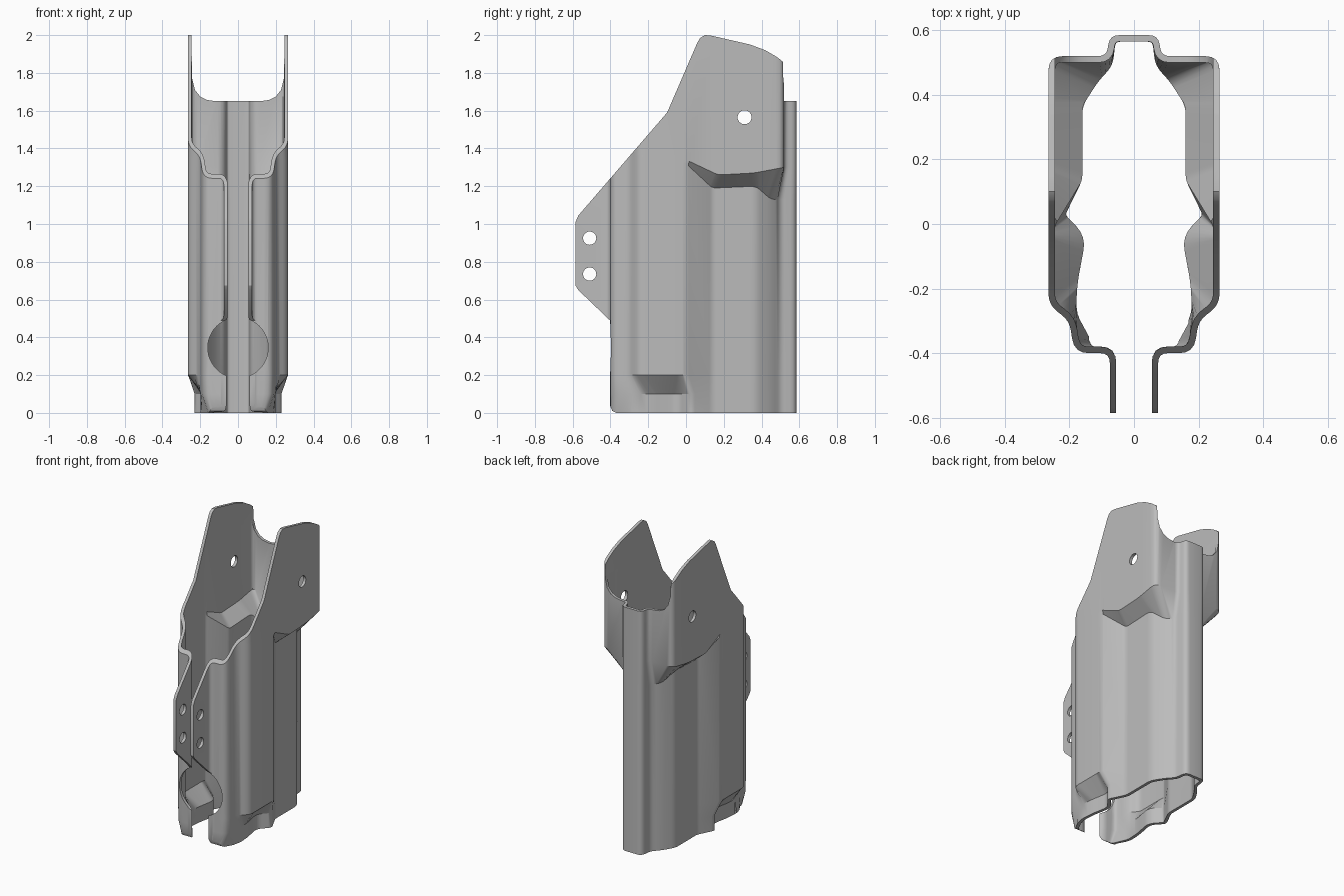
import bpy
import math
from mathutils import Vector

if "Cube" in bpy.data.objects:
    bpy.data.objects.remove(bpy.data.objects["Cube"], do_unlink=True)

THICK = 0.02
ARC = 4  # segments per rounded corner


def make_object(name, verts, faces):
    mesh = bpy.data.meshes.new(name)
    mesh.from_pydata(verts, [], faces)
    mesh.update()
    obj = bpy.data.objects.new(name, mesh)
    bpy.context.collection.objects.link(obj)
    return obj


def rounded(corners):
    """Round the inner corners of an open path; the point count stays fixed."""
    pts = [Vector(c[:3]) for c in corners]
    out = [pts[0]]
    for i in range(1, len(pts) - 1):
        p, a, b = pts[i], pts[i - 1] - pts[i], pts[i + 1] - pts[i]
        d = min(corners[i][3], 0.45 * a.length, 0.45 * b.length)
        s, e = p + a.normalized() * d, p + b.normalized() * d
        for k in range(ARC + 1):
            t = k / ARC
            out.append(s * (1 - t) ** 2 + p * 2 * t * (1 - t) + e * t * t)
    return out + [pts[-1]]


def row(section, z):
    """Full outline from a half section; z is one height or one per corner."""
    heights = z if isinstance(z, list) else [z] * len(section)
    half = rounded([(x, y, h, r) for (x, y, r), h in zip(section, heights)])
    return [Vector((-p.x, p.y, p.z)) for p in reversed(half[1:])] + half


def prism(name, profile, axis, lo, hi):
    """Extrude a 2D profile along x or y."""
    n = len(profile)
    place = (lambda a, b, d: (d, a, b)) if axis == "x" else (lambda a, b, d: (a, d, b))
    verts = [place(a, b, d) for d in (lo, hi) for a, b in profile]
    faces = [list(range(n))[::-1], list(range(n, 2 * n))]
    faces += [(i, (i + 1) % n, n + (i + 1) % n, n + i) for i in range(n)]
    obj = make_object(name, verts, faces)
    obj.hide_render = True
    # make the normals point outwards
    bpy.context.view_layer.objects.active = obj
    bpy.ops.object.select_all(action="DESELECT")
    obj.select_set(True)
    bpy.ops.object.mode_set(mode="EDIT")
    bpy.ops.mesh.select_all(action="SELECT")
    bpy.ops.mesh.normals_make_consistent(inside=False)
    bpy.ops.object.mode_set(mode="OBJECT")
    return obj


def circle(a, b, r, n=32):
    return [(a + r * math.cos(math.tau * i / n), b + r * math.sin(math.tau * i / n))
            for i in range(n)]


# Half sections: x, y, corner rounding, from the back rib to the front flange
rib = [(0, .585, 0), (.075, .585, .06)]
front = [(.265, -.25, .035), (.2, -.30, .03), (.185, -.40, .06),
         (.075, -.40, .03), (.075, -.62, 0)]
upper = rib + [(.085, .52, .025), (.265, .52, .045), (.265, .36, .03),
               (.265, .17, .02), (.265, 0, .02), (.265, -.04, .01)] + front
middle = rib + [(.085, .50, .02), (.13, .45, .03), (.18, .37, .03),
                (.18, .14, .02), (.265, 0, .02), (.265, -.04, .01)] + front
lower = middle[:6] + [(.237, .025, .025), (.17, -.045, .035), (.195, -.18, .03),
                      (.2, -.27, .03)] + front[2:]
foot = lower[:10] + [(.13, -.40, .03)] + front[3:]

# Slanted shoulder between the body and the wider mouth
low_edge = [1.13] * 4 + [1.2, 1.19] + [1.32] * 7
high_edge = [1.3] * 4 + [1.27, 1.26] + [1.34] * 7

rows = [row(foot, -.05), row(lower, .1), row(middle, .2), row(middle, low_edge),
        row(upper, high_edge), row(upper, 2.05)]
n = len(rows[0])
faces = [(k * n + i, (k + 1) * n + i, (k + 1) * n + i + 1, k * n + i + 1)
         for k in range(len(rows) - 1) for i in range(n - 1)]
shell = make_object("holster_shell", [p for r in rows for p in r], faces)

solid = shell.modifiers.new("wall", "SOLIDIFY")
solid.thickness = THICK
solid.offset = -1
solid.use_even_offset = True

# Side silhouette that trims the shell, with the flange and the raised sides
side = [(-.37, 0), (.7, 0), (.7, 1.65), (.525, 1.65), (.512, 1.86), (.48, 1.885),
        (.42, 1.92), (.34, 1.95), (.13, 1.998), (.1, 2), (.075, 1.985), (.06, 1.96),
        (-.1, 1.59), (-.57, 1.045), (-.585, 1.01), (-.585, .675), (-.57, .65),
        (-.403, .49), (-.403, .04), (-.39, .01)]
trim = prism("trim_profile", side, "x", -.5, .5)

# Scooped back edge
scoop_half = [(.12, 1.65), (.165, 1.657), (.2, 1.675), (.228, 1.71), (.245, 1.78), (.245, 2.2)]
scoop = prism("back_scoop", [(-x, z) for x, z in reversed(scoop_half)] + scoop_half,
              "y", .3, .7)

# Round front opening, side holes and flange holes
cutters = [scoop,
           prism("front_opening", circle(0, .345, .16, 48), "y", -.7, -.3),
           prism("side_hole", circle(.31, 1.565, .037), "x", -.5, .5)]
for z in (.735, .925):
    cutters.append(prism("flange_hole", circle(-.51, z, .035), "x", -.5, .5))

for cutter in [trim] + cutters:
    mod = shell.modifiers.new(cutter.name, "BOOLEAN")
    mod.operation = "INTERSECT" if cutter is trim else "DIFFERENCE"
    mod.solver = "EXACT"
    mod.use_self = cutter is trim
    mod.object = cutter

bpy.ops.object.select_all(action="DESELECT")
shell.select_set(True)
bpy.context.view_layer.objects.active = shell
for mod in list(shell.modifiers):
    bpy.ops.object.modifier_apply(modifier=mod.name)
for cutter in [trim] + cutters:
    bpy.data.objects.remove(cutter, do_unlink=True)

# Single grey plastic
grey = bpy.data.materials.new("grey_plastic")
grey.use_nodes = True
grey.diffuse_color = (.5, .5, .5, 1)
grey.node_tree.nodes["Principled BSDF"].inputs["Base Color"].default_value = (.5, .5, .5, 1)
shell.data.materials.clear()
shell.data.materials.append(grey)
bpy.ops.object.shade_smooth_by_angle(angle=math.radians(30))
